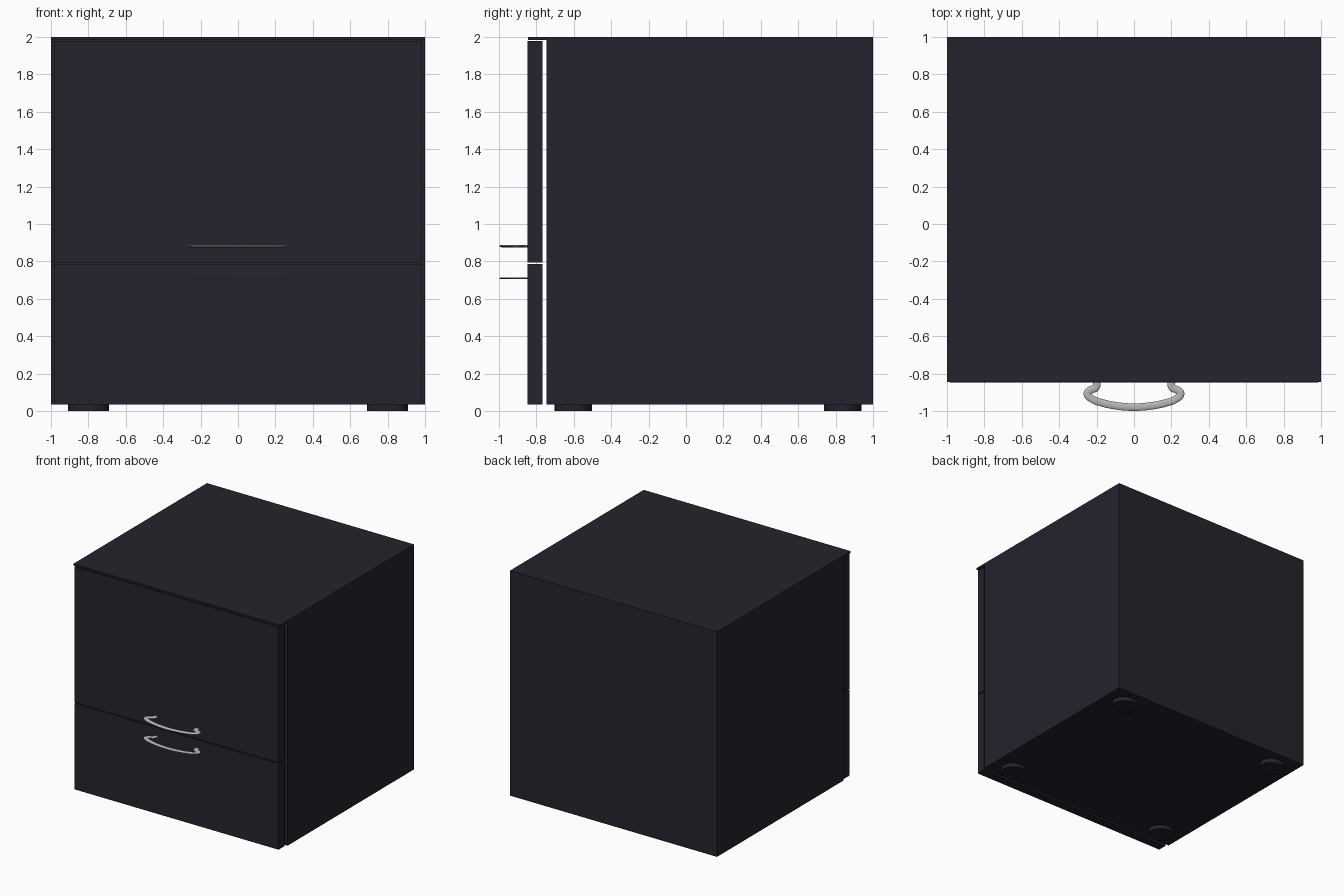
import bpy, math

if "Cube" in bpy.data.objects:
    bpy.data.objects.remove(bpy.data.objects["Cube"])


def material(name, rgb):
    m = bpy.data.materials.new(name)
    m.diffuse_color = (*rgb, 1)
    m.use_nodes = True
    m.node_tree.nodes["Principled BSDF"].inputs["Base Color"].default_value = m.diffuse_color
    return m


DARK = material("dark_navy", (0.017, 0.017, 0.026))
METAL = material("brushed_metal", (0.47, 0.47, 0.47))


def box(name, lo, hi):
    """Box between two opposite corners."""
    bpy.ops.mesh.primitive_cube_add(size=1, location=[(a + b) / 2 for a, b in zip(lo, hi)])
    ob = bpy.context.object
    ob.name = name
    ob.scale = [b - a for a, b in zip(lo, hi)]
    bpy.ops.object.transform_apply(location=False, rotation=False, scale=True)
    ob.data.materials.append(DARK)
    return ob


def handle(name, z, half_height):
    """Flattened bow handle swept along a mirrored path."""
    half = [(-0.202, -0.835), (-0.202, -0.872), (-0.235, -0.889),
            (-0.250, -0.908), (-0.225, -0.935), (-0.16, -0.959), (-0.08, -0.974)]
    pts = half + [(0, -0.979)] + [(-x, y) for x, y in reversed(half)]
    cu = bpy.data.curves.new(name, 'CURVE')
    cu.dimensions = '3D'
    cu.bevel_depth = 0.02
    cu.bevel_resolution = 3
    cu.use_fill_caps = True
    sp = cu.splines.new('BEZIER')
    sp.resolution_u = 5
    sp.bezier_points.add(len(pts) - 1)
    for bp, (x, y) in zip(sp.bezier_points, pts):
        bp.co = (x, y, 0)
        bp.handle_left_type = bp.handle_right_type = 'AUTO'
    ob = bpy.data.objects.new(name, cu)
    bpy.context.collection.objects.link(ob)
    ob.location.z = z
    ob.scale.z = half_height / 0.02
    bpy.ops.object.select_all(action='DESELECT')
    ob.select_set(True)
    bpy.context.view_layer.objects.active = ob
    bpy.ops.object.convert(target='MESH')
    ob = bpy.context.object
    bpy.ops.object.transform_apply(location=False, rotation=False, scale=True)
    ob.data.materials.clear()
    ob.data.materials.append(METAL)
    bpy.ops.object.shade_smooth_by_angle(angle=math.radians(40))


# Cabinet body and overhanging top
box("cabinet_body", (-1, -0.745, 0.035), (1, 1, 1.985))
box("top_panel", (-1, -0.845, 1.985), (1, 1, 2.0))

# Drawer fronts, standing slightly off the body
box("upper_drawer_front", (-0.985, -0.847, 0.793), (0.985, -0.767, 1.979))
box("lower_drawer_front", (-0.985, -0.847, 0.035), (0.985, -0.767, 0.786))

# Handles
handle("upper_handle", 0.882, 0.007)
handle("lower_handle", 0.710, 0.005)

# Disc feet
for side, x in (("left", -0.80), ("right", 0.80)):
    for end, y in (("front", -0.602), ("back", 0.837)):
        bpy.ops.mesh.primitive_cylinder_add(vertices=32, radius=1, depth=0.04, location=(x, y, 0.02))
        foot = bpy.context.object
        foot.name = f"{end}_{side}_foot"
        foot.scale = (0.11, 0.1, 1)
        bpy.ops.object.transform_apply(location=False, rotation=False, scale=True)
        foot.data.materials.append(DARK)
        bpy.ops.object.shade_smooth_by_angle(angle=math.radians(40))
